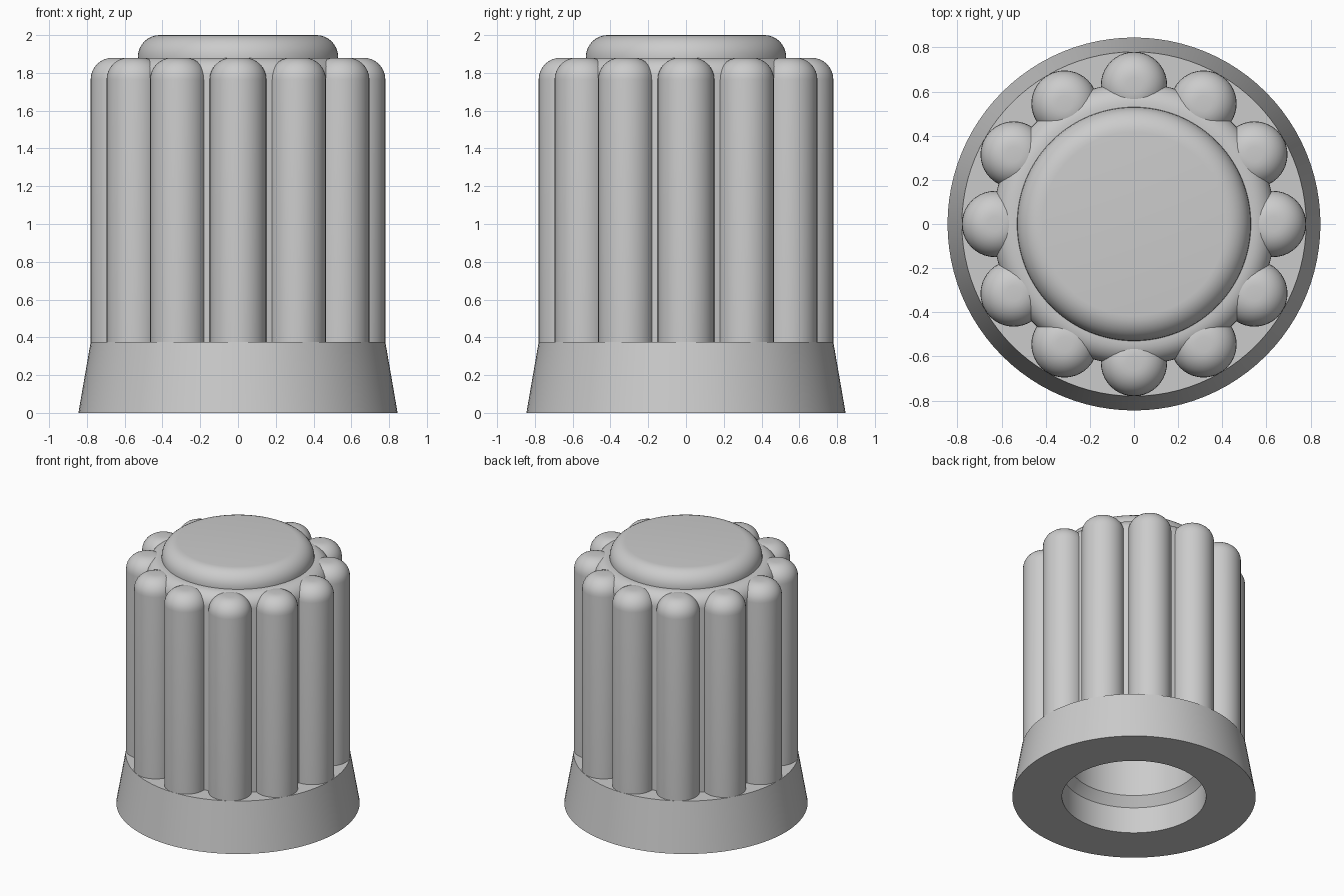
import bpy, bmesh, math

cube = bpy.data.objects.get("Cube")
if cube:
    bpy.data.objects.remove(cube, do_unlink=True)

grey = bpy.data.materials.new("plain grey")
grey.use_nodes = True
COLOUR = (0.6, 0.6, 0.6, 1)
grey.diffuse_color = COLOUR
grey.node_tree.nodes["Principled BSDF"].inputs["Base Color"].default_value = COLOUR


def finish(name, bm, location=(0, 0, 0)):
    bmesh.ops.recalc_face_normals(bm, faces=bm.faces[:])
    mesh = bpy.data.meshes.new(name)
    bm.to_mesh(mesh)
    bm.free()
    mesh.materials.append(grey)
    obj = bpy.data.objects.new(name, mesh)
    obj.location = location
    bpy.context.collection.objects.link(obj)
    bpy.ops.object.select_all(action="DESELECT")
    obj.select_set(True)
    bpy.context.view_layer.objects.active = obj
    bpy.ops.object.shade_smooth_by_angle(angle=math.radians(28))
    return obj


def fillet(radius, top, size, steps=8):
    """Quarter-round from a vertical wall onto a flat top."""
    angles = [math.pi / 2 * i / steps for i in range(steps + 1)]
    return [(radius - size + size * math.cos(a), top - size + size * math.sin(a))
            for a in angles]


def lathe(name, profile, sides, location=(0, 0, 0)):
    """Turn (radius, height) points around the vertical axis."""
    bm = bmesh.new()
    rings = []
    for r, z in profile:
        if r == 0:
            rings.append([bm.verts.new((0, 0, z))] * sides)
        else:
            turns = [2 * math.pi * i / sides for i in range(sides)]
            rings.append([bm.verts.new((r * math.cos(t), r * math.sin(t), z)) for t in turns])
    for low, high in zip(rings, rings[1:]):
        for i in range(sides):
            j = (i + 1) % sides
            corners = dict.fromkeys((low[i], low[j], high[j], high[i]))
            bm.faces.new(list(corners))
    return finish(name, bm, location)


# Flared skirt and grip core, with the stepped bore underneath
bore = [(0, 1.7), (0.45, 1.7), (0.45, 0.27), (0.5, 0.2), (0.5, 0)]
skirt = [(0.845, 0), (0.78, 0.375), (0.64, 0.375)]
lathe("skirt_and_core", bore + skirt + fillet(0.64, 1.88, 0.1) + [(0, 1.88)], 96)

# Raised round cap
lathe("top_cap", [(0.53, 1.86)] + fillet(0.53, 2.0, 0.115) + [(0, 2.0)], 96)

# Twelve rounded finger ribs
RIBS = 12
rib_profile = [(0, 0.37), (0.15, 0.37)] + fillet(0.15, 1.88, 0.115) + [(0, 1.88)]
for n in range(RIBS):
    turn = 2 * math.pi * n / RIBS
    lathe(f"grip_rib_{n + 1}", rib_profile, 40,
          (0.63 * math.cos(turn), 0.63 * math.sin(turn), 0))

# Flat key filling one side of the bore
bm = bmesh.new()
half = math.acos(0.25 / 0.452)
arc = [half * (i / 12 - 1) for i in range(25)]
base = bm.faces.new([bm.verts.new((0.452 * math.cos(a), 0.452 * math.sin(a), 0.27))
                     for a in arc])
grown = bmesh.ops.extrude_face_region(bm, geom=[base])["geom"]
bmesh.ops.translate(bm, vec=(0, 0, 1.43),
                    verts=[g for g in grown if isinstance(g, bmesh.types.BMVert)])
finish("shaft_key", bm)

# Small gripping ridges on the key
for side, y in (("left", 0.15), ("right", -0.15)):
    bm = bmesh.new()
    bmesh.ops.create_cube(bm, size=1)
    bmesh.ops.scale(bm, vec=(0.06, 0.05, 1.2), verts=bm.verts[:])
    finish(f"key_ridge_{side}", bm, (0.23, y, 1.1))
